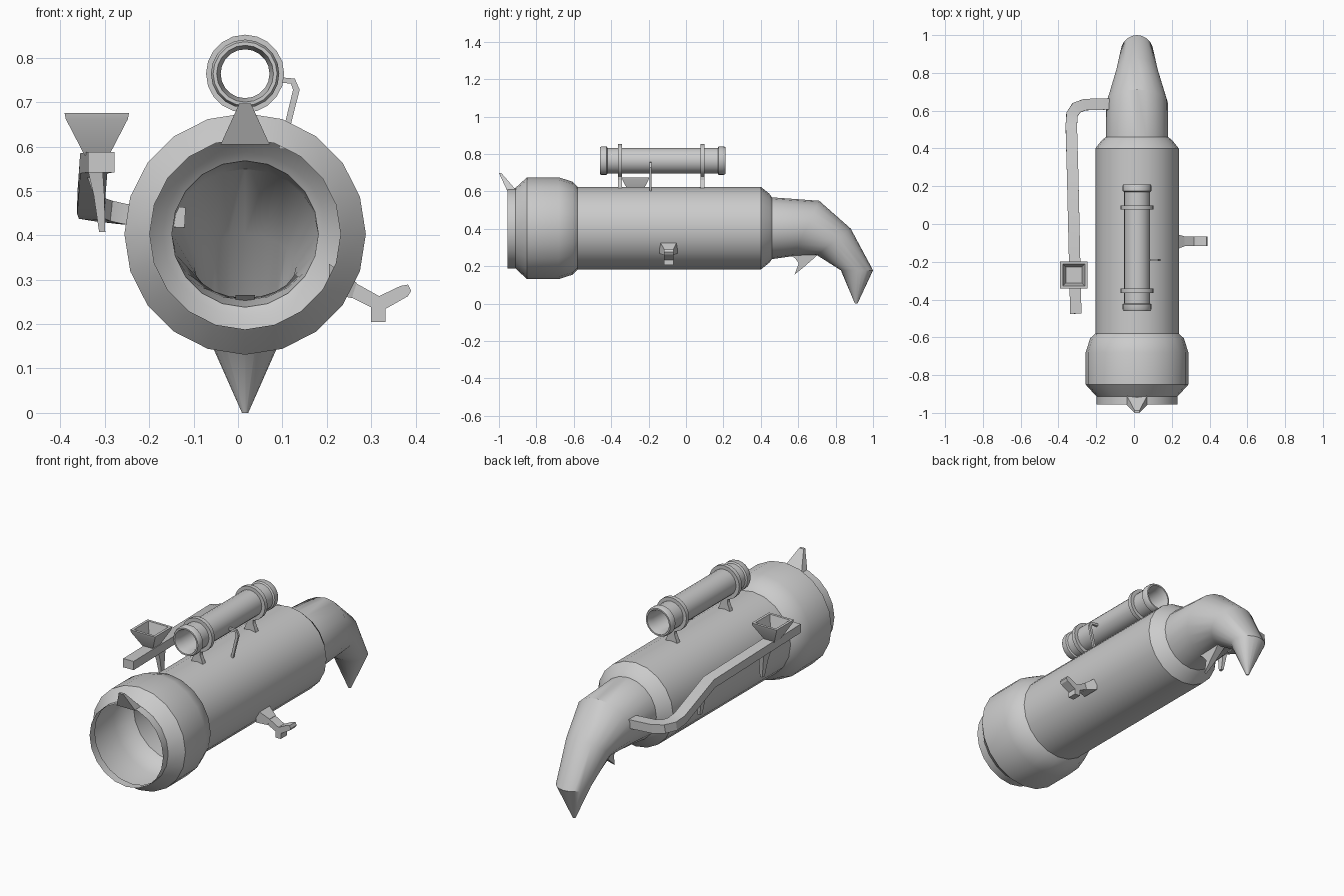
import bpy, bmesh, math
from mathutils import Vector

if "Cube" in bpy.data.objects:
    bpy.data.objects.remove(bpy.data.objects["Cube"])

CX, CZ = 0.016, 0.403      # main axis
SZ = 0.764                 # sight axis height


def loft(name, rings, caps=True, loop=False, smooth=35):
    """Skin a list of equal-length point rings."""
    bm = bmesh.new()
    vs = [[bm.verts.new(p) for p in r] for r in rings]
    n = len(vs[0])
    pairs = list(zip(vs, vs[1:])) + ([(vs[-1], vs[0])] if loop else [])
    for a, b in pairs:
        for i in range(n):
            j = (i + 1) % n
            bm.faces.new((a[i], a[j], b[j], b[i]))
    if caps and not loop:
        bm.faces.new(vs[0])
        bm.faces.new(vs[-1])
    bmesh.ops.recalc_face_normals(bm, faces=bm.faces)
    me = bpy.data.meshes.new(name)
    bm.to_mesh(me)
    bm.free()
    ob = bpy.data.objects.new(name, me)
    bpy.context.collection.objects.link(ob)
    bpy.context.view_layer.objects.active = ob
    ob.select_set(True)
    bpy.ops.object.shade_smooth_by_angle(angle=math.radians(smooth))
    ob.select_set(False)
    return ob


def circle(y, z, r, tilt=0.0, n=20):
    """Ring facing along y, tipped downward by tilt degrees."""
    t = math.radians(tilt)
    pts = []
    for i in range(n):
        a = 2 * math.pi * i / n
        h = r * math.sin(a)
        pts.append(Vector((CX + r * math.cos(a), y + h * math.sin(t), z + h * math.cos(t))))
    return pts


def rect(c, w, h, u=(1, 0, 0), v=(0, 1, 0)):
    c, u, v = Vector(c), Vector(u) * w / 2, Vector(v) * h / 2
    return [c - u - v, c + u - v, c + u + v, c - u + v]


def sweep(name, path, w, h):
    """Rectangular bar along a path, width kept horizontal."""
    P = [Vector(p) for p in path]
    rings = []
    for i, p in enumerate(P):
        d0 = (P[i] - P[i - 1]).normalized() if i else (P[1] - P[0]).normalized()
        d1 = (P[i + 1] - P[i]).normalized() if i < len(P) - 1 else d0
        d = (d0 + d1).normalized()
        side = d.cross(Vector((0, 0, 1))).normalized()
        rings.append(rect(p, w / max(d.dot(d0), 0.7), h, side, side.cross(d)))
    return loft(name, rings, smooth=20)


def plate(name, profile, y, t):
    """Extrude an x-z profile along y."""
    return loft(name, [[Vector((x, yy, z)) for x, z in profile] for yy in (y - t / 2, y + t / 2)], smooth=20)


# Hollow barrel: open muzzle, bulged collar, body, stepped neck
barrel = [(-0.955, 0.215), (-0.912, 0.215), (-0.905, 0.222), (-0.85, 0.272), (-0.68, 0.272),
          (-0.605, 0.248), (-0.58, 0.221), (0.40, 0.221), (0.445, 0.185), (0.46, 0.165)]
rings = [circle(y, CZ, r) for y, r in barrel]

# Bent tail pipe continuing the shell down to a point
for y, z, r, tilt in [(0.643, 0.402, 0.163, 25), (0.79, 0.33, 0.115, 52),
                      (0.914, 0.178, 0.086, 90), (0.91, 0.0, 0.007, 90)]:
    rings.append(circle(y, z, r, tilt))
loft("barrel_and_tail", rings, caps=False)

# Front sight spike on the muzzle rim
loft("front_spike", [rect((CX, -0.932, 0.605), 0.11, 0.05),
                     rect((CX, -0.993, 0.697), 0.026, 0.013)], smooth=20)

# Fin under the tail
fin = [(0.55, 0.265), (0.585, 0.24), (0.603, 0.215), (0.58, 0.155), (0.63, 0.195), (0.71, 0.265)]
wid = [0.022, 0.02, 0.016, 0.006, 0.014, 0.022]
loft("tail_fin", [[Vector((CX + s * w, y, z)) for (y, z), w in zip(fin, wid)] for s in (-1, 1)], smooth=20)

# Sight tube with flared ends and a through bore
half = [(0.295, 0.069), (0.30, 0.077), (0.325, 0.077), (0.335, 0.072), (0.335, 0.064), (0.30, 0.055)]
prof = [(-d, r) for d, r in reversed(half)] + half
loft("sight_tube", [circle(-0.125 + d, SZ, r) for d, r in prof], loop=True)

# Sight bands and feet
for i, y in enumerate((-0.353, 0.088)):
    loft(f"sight_band_{i}", [circle(y + d, SZ, r) for d, r in
         ((-0.011, 0.066), (-0.011, 0.088), (0.011, 0.088), (0.011, 0.066))], loop=True)
    loft(f"sight_foot_{i}", [rect((CX, y, 0.61), 0.075, 0.024), rect((CX, y, 0.66), 0.036, 0.022),
                             rect((CX, y, 0.684), 0.036, 0.022), rect((CX, y, 0.70), 0.07, 0.022)], smooth=20)

# Thin bent wire from the sight to the body
plate("sight_wire", [(0.075, 0.745), (0.119, 0.742), (0.124, 0.728), (0.092, 0.595), (0.105, 0.595),
                     (0.139, 0.728), (0.128, 0.753), (0.075, 0.758)], -0.19, 0.012)

# Side rail running back to the tail
sweep("side_rail", [(-0.308, -0.475, 0.565), (-0.325, 0.27, 0.562), (-0.332, 0.52, 0.47),
                    (-0.328, 0.58, 0.46), (-0.305, 0.615, 0.455), (-0.26, 0.632, 0.448),
                    (-0.12, 0.636, 0.44)], 0.06, 0.046)

# Square funnel on the rail, with a recess
fx, fy = -0.318, -0.27
loft("funnel", [rect((fx, fy, z), w, w) for z, w in
                ((0.58, 0.055), (0.662, 0.14), (0.675, 0.145), (0.675, 0.118), (0.615, 0.085))], smooth=20)

# Small pointed legs under the rail
for i, y in enumerate((-0.2, 0.32)):
    zt = 0.55 - 0.02 * i
    loft(f"rail_leg_{i}", [rect((-0.322, y, zt), 0.034, 0.065), rect((-0.313, y, 0.49), 0.024, 0.04),
                           rect((-0.306, y, 0.408), 0.014, 0.02)], smooth=20)

# Forked handle on the right side with a flared base
plate("side_handle", [(0.245, 0.265), (0.30, 0.238), (0.30, 0.205), (0.332, 0.205), (0.332, 0.234),
                      (0.383, 0.263), (0.39, 0.275), (0.383, 0.289), (0.366, 0.286), (0.318, 0.263),
                      (0.255, 0.298)], -0.092, 0.05)
loft("handle_base", [rect((0.205, -0.094, 0.302), 0.096, 0.068, (0, 1, 0), (0, 0, 1)),
                     rect((0.262, -0.092, 0.276), 0.052, 0.036, (0, 1, 0), (0.3, 0, 0.95))], smooth=20)
